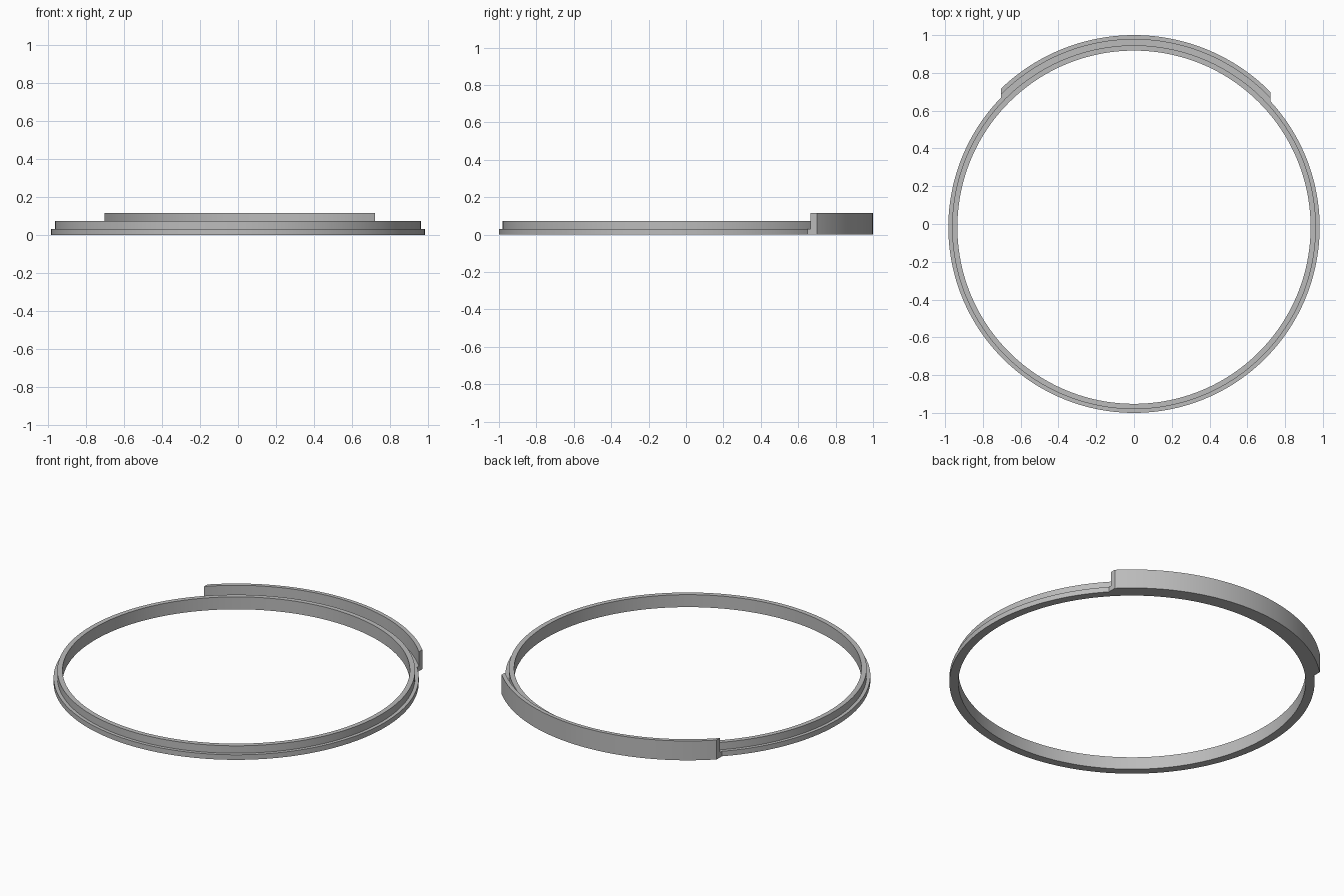
import bpy, bmesh, math

cube = bpy.data.objects.get("Cube")
if cube:
    bpy.data.objects.remove(cube, do_unlink=True)

CENTRE_Y = -0.017

grey = bpy.data.materials.new("plain_grey")
grey.use_nodes = True
grey.diffuse_color = (0.5, 0.5, 0.5, 1)
grey.node_tree.nodes["Principled BSDF"].inputs["Base Color"].default_value = (0.5, 0.5, 0.5, 1)


def sweep(name, profile, steps, x_ends=None):
    """Sweep an (r, z) profile round the centre; x_ends trims it to a back arc with flat ends."""
    bm = bmesh.new()
    sections = []
    for i in range(steps if x_ends is None else steps + 1):
        t = i / steps
        section = []
        for r, z in profile:
            if x_ends is None:
                a = t * math.tau
            else:
                start, end = (math.acos(x / r) for x in x_ends)
                a = start + t * (end - start)
            section.append(bm.verts.new((r * math.cos(a), r * math.sin(a) + CENTRE_Y, z)))
        sections.append(section)
    pairs = list(zip(sections, sections[1:]))
    if x_ends is None:
        pairs.append((sections[-1], sections[0]))
    else:
        bm.faces.new(sections[0])
        bm.faces.new(sections[-1])
    n = len(profile)
    for a, b in pairs:
        for k in range(n):
            m = (k + 1) % n
            bm.faces.new((a[k], a[m], b[m], b[k]))
    bmesh.ops.recalc_face_normals(bm, faces=bm.faces[:])
    mesh = bpy.data.meshes.new(name)
    bm.to_mesh(mesh)
    bm.free()
    mesh.materials.append(grey)
    obj = bpy.data.objects.new(name, mesh)
    bpy.context.collection.objects.link(obj)
    bpy.ops.object.select_all(action="DESELECT")
    obj.select_set(True)
    bpy.context.view_layer.objects.active = obj
    bpy.ops.object.shade_smooth_by_angle(angle=math.radians(30))
    return obj


# Stepped ring: wide base flange with a narrower rim above
sweep("stepped_ring",
      [(0.935, 0), (0.983, 0), (0.983, 0.03), (0.963, 0.03), (0.963, 0.074), (0.935, 0.074)],
      192)

# Raised back wall, joined to the flange by a short foot
sweep("back_wall",
      [(0.982, 0), (1.017, 0), (1.017, 0.115), (0.994, 0.115), (0.994, 0.03), (0.982, 0.03)],
      64, x_ends=(0.722, -0.704))
